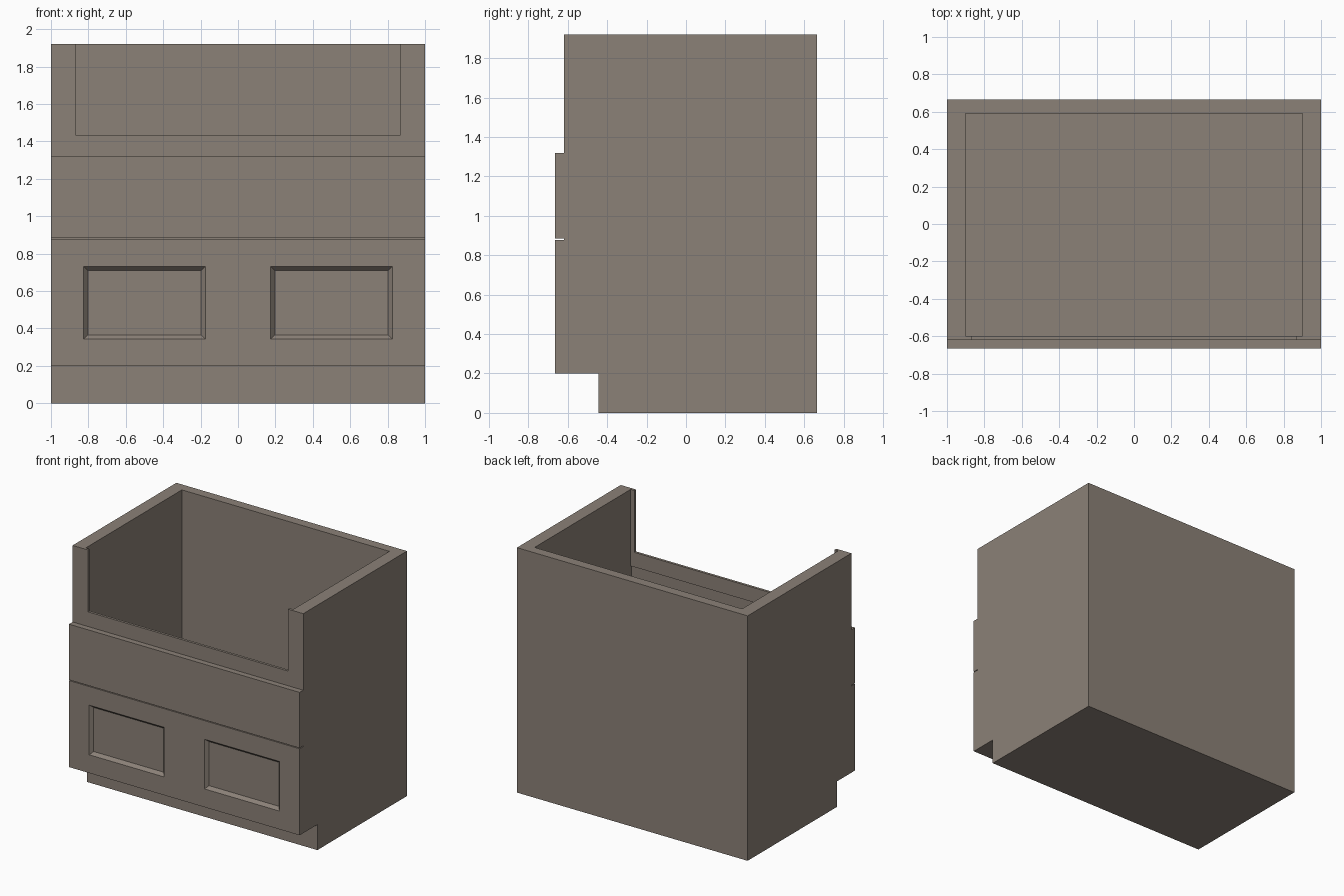
import bpy, bmesh
from mathutils import Vector

if "Cube" in bpy.data.objects:
    bpy.data.objects.remove(bpy.data.objects["Cube"])

mat = bpy.data.materials.new("warm_grey")
mat.diffuse_color = (0.26, 0.22, 0.185, 1)
mat.use_nodes = True
mat.node_tree.nodes["Principled BSDF"].inputs["Base Color"].default_value = mat.diffuse_color


def finish(name, bm):
    bmesh.ops.recalc_face_normals(bm, faces=bm.faces)
    me = bpy.data.meshes.new(name)
    bm.to_mesh(me)
    bm.free()
    me.materials.append(mat)
    ob = bpy.data.objects.new(name, me)
    bpy.context.collection.objects.link(ob)
    return ob


def extrude_profile(name, yz, half_width):
    """Side profile in y-z, extruded symmetrically along x."""
    bm = bmesh.new()
    face = bm.faces.new([bm.verts.new((-half_width, y, z)) for y, z in yz])
    new = bmesh.ops.extrude_face_region(bm, geom=[face])["geom"]
    bmesh.ops.translate(bm, vec=(2 * half_width, 0, 0),
                        verts=[g for g in new if isinstance(g, bmesh.types.BMVert)])
    return finish(name, bm)


def rect(y0, y1, z0, z1):
    return [(y0, z0), (y1, z0), (y1, z1), (y0, z1)]


def cut(target, cutter):
    cutter.hide_render = True
    cutter.hide_viewport = True
    mod = target.modifiers.new(cutter.name, 'BOOLEAN')
    mod.operation = 'DIFFERENCE'
    mod.solver = 'EXACT'
    mod.object = cutter


FRONT, BODY, BACK = -0.665, -0.62, 0.665

# Cabinet body with toe recess at the bottom front
body = extrude_profile("cabinet_body", [
    (-0.445, 0), (BACK, 0), (BACK, 1.92), (BODY, 1.92), (BODY, 0.2), (-0.445, 0.2)], 1)

# Deep open basin, slightly wider below the front lip
cut(body, extrude_profile("basin_cutter", [
    (-0.6, 2.1), (-0.6, 1.32), (-0.612, 1.32), (-0.612, 0.28), (0.59, 0.28), (0.59, 2.1)], 0.9))

# Wide opening in the upper front
cut(body, extrude_profile("opening_cutter", rect(-0.8, -0.5, 1.435, 2.1), 0.868))

# Plain upper front panel
extrude_profile("upper_front_panel", rect(FRONT, BODY, 0.884, 1.32), 1)

# Lower front panel with two bevelled recesses
xs = [-1, -0.825, -0.175, 0.175, 0.825, 1]
zs = [0.2, 0.343, 0.732, 0.878]
bm = bmesh.new()
grid = [[bm.verts.new((x, FRONT, z)) for z in zs] for x in xs]
recesses = []
for i in range(len(xs) - 1):
    for j in range(len(zs) - 1):
        f = bm.faces.new((grid[i][j], grid[i + 1][j], grid[i + 1][j + 1], grid[i][j + 1]))
        if j == 1 and i in (1, 3):
            recesses.append(f)
rim = [e for e in bm.edges if e.is_boundary]
new = bmesh.ops.extrude_edge_only(bm, edges=rim)["geom"]
bmesh.ops.translate(bm, vec=(0, BODY - FRONT, 0),
                    verts=[g for g in new if isinstance(g, bmesh.types.BMVert)])
bmesh.ops.holes_fill(bm, edges=[e for e in bm.edges if e.is_boundary], sides=0)
for f in recesses:
    bmesh.ops.inset_region(bm, faces=[f], thickness=0.022, use_even_offset=True)
    bmesh.ops.translate(bm, verts=f.verts, vec=Vector((0, 0.025, 0)))
finish("lower_front_panel", bm)
